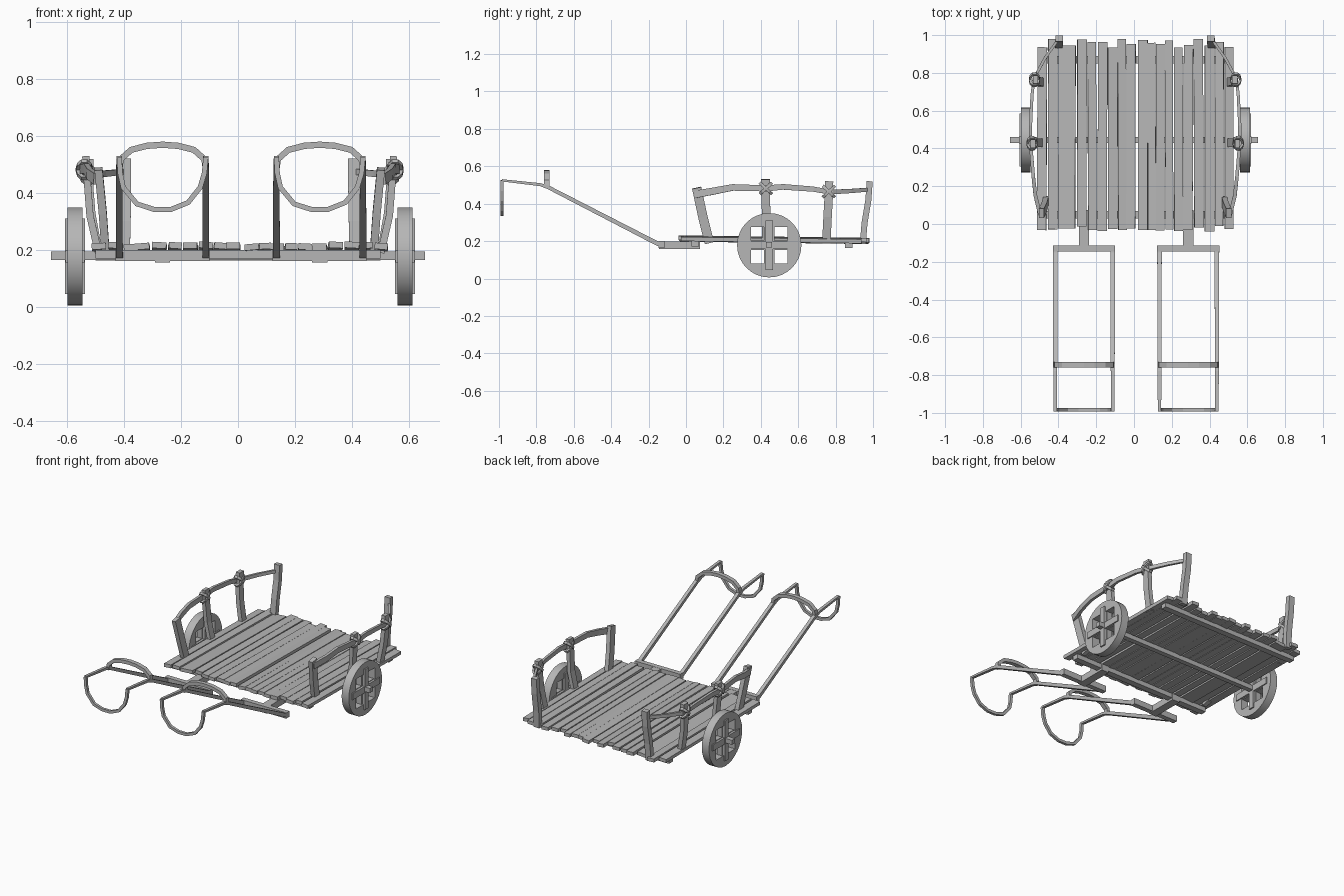
import bpy, bmesh, math, random
from mathutils import Vector, Matrix

if "Cube" in bpy.data.objects:
    bpy.data.objects.remove(bpy.data.objects["Cube"])

random.seed(4)
wood = bpy.data.materials.new("grey_wood")
wood.diffuse_color = (0.47, 0.47, 0.47, 1)
wood.use_nodes = True
wood.node_tree.nodes["Principled BSDF"].inputs["Base Color"].default_value = wood.diffuse_color


def finish(name, bm):
    bmesh.ops.recalc_face_normals(bm, faces=bm.faces)
    me = bpy.data.meshes.new(name)
    bm.to_mesh(me)
    bm.free()
    me.materials.append(wood)
    ob = bpy.data.objects.new(name, me)
    bpy.context.collection.objects.link(ob)
    return ob


def box(name, centre, size, rot=(0, 0, 0)):
    bm = bmesh.new()
    bmesh.ops.create_cube(bm, size=1)
    bm.transform(Matrix.Diagonal((*size, 1)))
    ob = finish(name, bm)
    ob.location, ob.rotation_euler = centre, rot
    return ob


def beam(name, pts, w, h, ref, closed=False):
    """Rectangular bar along pts; w is measured along ref, h across it.
    w and h may be (start, end) pairs for a taper."""
    pts = [Vector(p) for p in pts]
    n = len(pts)
    bm = bmesh.new()
    rings = []
    for i, p in enumerate(pts):
        a = pts[(i - 1) % n] if closed else pts[max(i - 1, 0)]
        b = pts[(i + 1) % n] if closed else pts[min(i + 1, n - 1)]
        t = (b - a).normalized()
        u = Vector(ref)
        u = (u - t * u.dot(t)).normalized()
        v = t.cross(u)
        f = i / (n - 1)
        ww, hh = [(s[0] + (s[1] - s[0]) * f) if isinstance(s, tuple) else s for s in (w, h)]
        rings.append([bm.verts.new(p + u * ww / 2 * c + v * hh / 2 * d)
                      for c, d in ((-1, -1), (1, -1), (1, 1), (-1, 1))])
    for i in range(n if closed else n - 1):
        r, s = rings[i], rings[(i + 1) % n]
        for k in range(4):
            bm.faces.new((r[k], r[(k + 1) % 4], s[(k + 1) % 4], s[k]))
    if not closed:
        bm.faces.new(rings[0])
        bm.faces.new(rings[-1])
    return finish(name, bm)


# Deck planks: centre x and width, with slightly uneven ends and tilt
planks = [(-.487, .05), (-.43, .05), (-.355, .09), (-.276, .05), (-.222, .045), (-.167, .05),
          (-.113, .05), (-.063, .045), (-.016, .048), (.048, .05), (.094, .042), (.139, .046),
          (.186, .042), (.235, .046), (.287, .05), (.342, .05), (.4, .052), (.452, .044), (.503, .046)]
for i, (x, w) in enumerate(planks):
    y0, y1 = random.uniform(-.04, -.01), random.uniform(.93, .985)
    box(f"deck_plank_{i}", (x, (y0 + y1) / 2, .208 + random.uniform(-.004, .004)),
        (w, y1 - y0, .022), (-.013, random.uniform(-.1, .1), random.uniform(-.004, .004)))

# Cross beams and axle below the deck
box("front_cross_beam", (0, .05, .186), (1.0, .04, .03))
box("rear_cross_beam", (0, .87, .178), (1.0, .04, .03))
box("axle", (0, .445, .18), (1.312, .032, .03))

# Wheels: round disc with a square opening, crossed by raised spokes
CY, CZ, R, HOLE, SEG = .445, .178, .172, .098, 32


def wheel(name, cx):
    bm = bmesh.new()
    loops = []
    for x, inner in ((-.026, 0), (.026, 0), (.026, 1), (-.026, 1)):
        ring = []
        for k in range(SEG):
            a = math.tau * k / SEG
            c, s = math.cos(a), math.sin(a)
            r = HOLE / max(abs(c), abs(s)) if inner else R
            ring.append(bm.verts.new((cx + x, CY + c * r, CZ + s * r)))
        loops.append(ring)
    for j in range(4):
        p, q = loops[j], loops[(j + 1) % 4]
        for k in range(SEG):
            m = (k + 1) % SEG
            bm.faces.new((p[k], p[m], q[m], q[k]))
    ob = finish(name, bm)
    bpy.context.view_layer.objects.active = ob
    ob.select_set(True)
    bpy.ops.object.shade_smooth_by_angle(angle=math.radians(35))
    ob.select_set(False)


for side, cx in (("left", -.573), ("right", .587)):
    wheel(side + "_wheel", cx)
    box(side + "_wheel_spoke_upright", (cx, CY, CZ), (.07, .038, .265))
    box(side + "_wheel_spoke_level", (cx, CY, CZ), (.066, .28, .042))
    box(side + "_wheel_inner_upright", (cx, CY, CZ), (.036, .054, .2))
    box(side + "_wheel_inner_level", (cx, CY, CZ), (.036, .2, .05))

# Side fences: four stakes, a bent rail and rope lashings
for side, s, o in (("left", -1, 0), ("right", 1, .012)):
    def P(x, y, z):
        return (s * (x + o), y, z)
    beam(side + "_front_stake", [P(.465, .125, .19), P(.475, .09, .33), P(.49, .057, .485)],
         .028, .05, (1, 0, 0))
    beam(side + "_axle_stake", [P(.49, .43, .19), P(.52, .43, .32), P(.53, .425, .45), P(.535, .425, .53)],
         .025, .046, (1, 0, 0))
    beam(side + "_middle_stake", [P(.49, .75, .19), P(.515, .757, .33), P(.522, .762, .42), P(.522, .765, .52)],
         .028, .045, (1, 0, 0))
    beam(side + "_rear_stake", [P(.4, .945, .185), P(.397, .955, .3), P(.395, .975, .42), P(.395, .982, .52)],
         .04, .032, (1, 0, 0))
    beam(side + "_rail", [P(.497, .05, .45), P(.522, .15, .468), P(.533, .25, .487), P(.548, .43, .482),
                          P(.548, .52, .49), P(.54, .68, .478), P(.53, .77, .462), P(.47, .88, .468),
                          P(.395, .985, .476)], (.04, .02), (.02, .014), (0, 0, 1))
    for label, x, y, z in (("axle", .54, .427, .482), ("middle", .527, .764, .465)):
        for j, tilt in enumerate((-.75, .75)):
            ring = [P(x + .024 * math.cos(a), y + .042 * math.sin(a) * math.cos(tilt),
                      z + .042 * math.sin(a) * math.sin(tilt))
                    for a in [math.tau * k / 10 for k in range(10)]]
            nrm = (0, -math.sin(tilt), math.cos(tilt))
            beam(f"{side}_{label}_lashing_{j}", ring, .016, .012, nrm, True)

# Two yokes: tongue, crossbar, two bent shafts, upper arch and hanging loop
for side, cx in (("left", -.265), ("right", .287)):
    box(side + "_tongue", (cx, -.035, .178), (.054, .22, .042))
    box(side + "_yoke_crossbar", (cx, -.13, .181), (.33, .032, .038))
    for label, d in (("outer", -1), ("inner", 1)):
        x = cx + d * .152
        beam(f"{side}_{label}_shaft", [(x, -.125, .18), (x, -.155, .188), (x, -.735, .487),
                                       (x, -.78, .502), (x, -.985, .525)],
             (.026, .018), (.028, .012), (1, 0, 0))
    arch = [(-.152, .485), (-.146, .52), (-.11, .552), (-.055, .566), (0, .57),
            (.055, .566), (.11, .552), (.146, .52), (.152, .485)]
    beam(side + "_yoke_arch", [(cx + x, -.745, z) for x, z in arch], .028, .022, (0, 1, 0))
    loop = [(-.152, .525), (-.149, .47), (-.138, .42), (-.09, .362), (-.03, .343),
            (.03, .343), (.09, .367), (.132, .42), (.147, .47), (.152, .525)]
    beam(side + "_yoke_loop", [(cx + x, -.983, z) for x, z in loop], .017, .018, (0, 1, 0))
